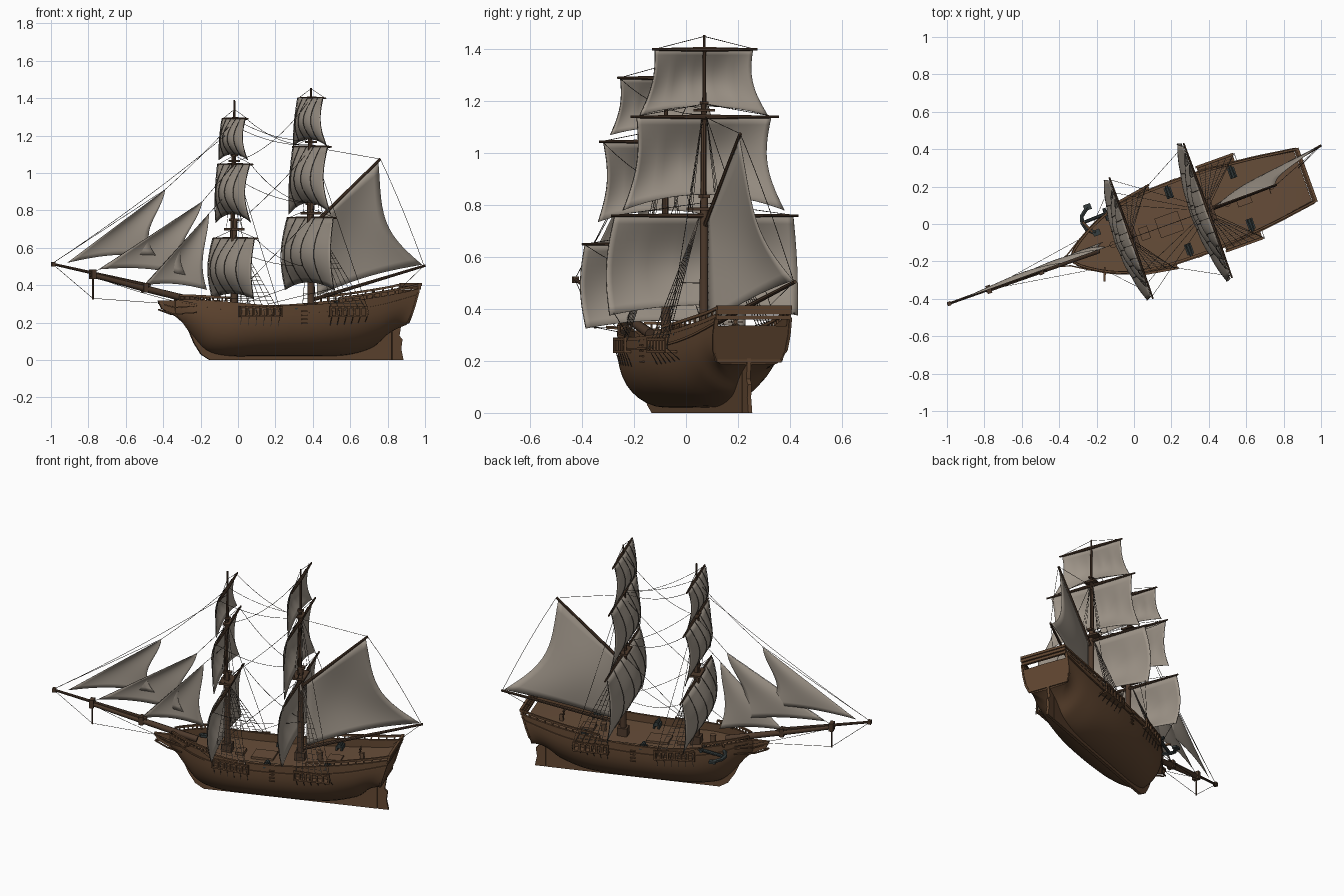
import bpy, bmesh, math
from mathutils import Vector as V, Matrix

if "Cube" in bpy.data.objects:
    bpy.data.objects.remove(bpy.data.objects["Cube"])

# Ship is built along local s (aft), t (side), z; then turned into place
SHIP = Matrix.Translation((0, -0.07, 0)) @ Matrix.Rotation(math.radians(19.8), 4, 'Z')

def mat(name, c):
    m = bpy.data.materials.new(name)
    m.diffuse_color = (*c, 1)
    m.use_nodes = True
    m.node_tree.nodes["Principled BSDF"].inputs["Base Color"].default_value = m.diffuse_color
    return m
HULL = mat("hull_brown", (.122, .063, .031))
DECK = mat("deck_brown", (.135, .075, .041))
SPAR = mat("spar_brown", (.075, .042, .025))
SAIL = mat("sail_canvas", (.345, .3, .25))
ROPE = mat("rope_dark", (.035, .028, .022))
NET = mat("shroud_grey", (.17, .14, .115))
IRON = mat("iron_grey", (.035, .045, .045))

def finish(name, bm, *mats, thick=0):
    if not thick:
        bmesh.ops.recalc_face_normals(bm, faces=bm.faces[:])
    me = bpy.data.meshes.new(name)
    bm.to_mesh(me)
    bm.free()
    me.transform(SHIP)
    for m in mats:
        me.materials.append(m)
    for p in me.polygons:
        p.use_smooth = True
    me.set_sharp_from_angle(angle=math.radians(38))
    ob = bpy.data.objects.new(name, me)
    bpy.context.collection.objects.link(ob)
    if thick:
        md = ob.modifiers.new("thickness", 'SOLIDIFY')
        md.thickness = thick

def tube(bm, pts, r, r2=None, n=8):
    pts = [V(p) for p in pts]
    r2 = r if r2 is None else r2
    rings = []
    for i, p in enumerate(pts):
        d = (pts[min(i+1, len(pts)-1)] - pts[max(i-1, 0)]).normalized()
        a = d.cross(V((0, 0, 1)) if abs(d.z) < .9 else V((0, 1, 0))).normalized()
        b = d.cross(a)
        q = r + (r2 - r) * i / (len(pts) - 1)
        k = 2 * math.pi / n
        rings.append([bm.verts.new(p + (a*math.cos(k*(j+.5)) + b*math.sin(k*(j+.5)))*q) for j in range(n)])
    for A, B in zip(rings, rings[1:]):
        for j in range(n):
            bm.faces.new((A[j], A[(j+1) % n], B[(j+1) % n], B[j]))
    bm.faces.new(rings[0])
    bm.faces.new(rings[-1])

def box(bm, c, size, shear=0):
    r = bmesh.ops.create_cube(bm, size=1, matrix=Matrix.Translation(c) @ Matrix.Diagonal((*size, 1)))
    for v in r["verts"]:
        v.co.y += shear * (v.co.x - c[0])

def plate(bm, outline, w):
    A, B = [[bm.verts.new((s, t, z)) for s, z in outline] for t in (-w, w)]
    bm.faces.new(A)
    bm.faces.new(B[::-1])
    for i in range(len(A)):
        j = (i+1) % len(A)
        bm.faces.new((A[i], A[j], B[j], B[i]))

def sheet(bm, f, nu, nv):
    g = [[bm.verts.new(f(i/nu, j/nv)) for j in range(nv+1)] for i in range(nu+1)]
    for i in range(nu):
        for j in range(nv):
            bm.faces.new((g[i][j], g[i+1][j], g[i+1][j+1], g[i][j+1]))

ropes, net = bmesh.new(), bmesh.new()
def rope(a, b, sag=0, r=.0015, bm=ropes):
    a, b = V(a), V(b)
    n = 8 if sag else 1
    tube(bm, [a.lerp(b, i/n) - V((0, 0, sag*4*(i/n)*(1-i/n))) for i in range(n+1)], r, n=3)

# Hull stations: s, half beam, rail height, bottom height, fullness exponent
ROWS = [(-.36, .012, .318, .235, .8), (-.32, .052, .318, .205, .75), (-.26, .095, .315, .13, .72),
        (-.18, .14, .31, .05, .65), (-.06, .185, .3, .022, .58), (.1, .208, .287, .02, .55),
        (.27, .215, .287, .02, .55), (.45, .213, .297, .02, .57), (.62, .2, .315, .027, .65),
        (.76, .185, .335, .065, .74), (.87, .168, .355, .135, .5), (.95, .155, .375, .185, .11)]
def station(s):
    i = max(k for k in range(len(ROWS)-1) if ROWS[k][0] <= s or k == 0)
    slope = lambda k, c: (ROWS[min(k+1, 11)][c]-ROWS[max(k-1, 0)][c]) / (ROWS[min(k+1, 11)][0]-ROWS[max(k-1, 0)][0])
    h = ROWS[i+1][0] - ROWS[i][0]
    x = (s - ROWS[i][0]) / h
    return [ROWS[i][c]*(2*x**3-3*x*x+1) + ROWS[i+1][c]*(3*x*x-2*x**3)
            + h*slope(i, c)*(x**3-2*x*x+x) + h*slope(i+1, c)*(x**3-x*x) for c in range(1, 5)]
def rake(s, t, z):
    w = min(max((s-.75)/.2, 0), 1)
    return V((s + w*w*(3-2*w)*.3*(z-.3), t, z))
def side(s, u, k=1, out=0, up=0):
    b, zt, zb, e = station(s)
    return rake(s, k*(b*(1-(1-u)**3)**e*(1-.04*max(u-.6, 0)) + out), zb+(zt-zb)*u + up)

# Hull shell with bulwarks and deck
bm = bmesh.new()
US = [0, .02, .06, .12, .2, .3, .42, .56, .7, .85, 1]
rings = []
for i in range(53):
    s = -.36 + 1.31*i/52
    half = [side(s, u) for u in US]
    top = half[-1]
    inn = max(top.y-.012, .002)
    half += [rake(s, inn, top.z), rake(s, inn, top.z-.04), rake(s, 0, top.z-.038)]
    rings.append([bm.verts.new(p) for p in half + [V((p.x, -p.y, p.z)) for p in half[-2:0:-1]]])
n = len(rings[0])
for A, B in zip(rings, rings[1:]):
    for j in range(n):
        f = bm.faces.new((A[j], A[(j+1) % n], B[(j+1) % n], B[j]))
        f.material_index = int(j in (len(US)+1, len(US)+2))
bm.faces.new(rings[0])
bm.faces.new(rings[-1])
finish("hull", bm, HULL, DECK)

# Keel, stem and rudder
bm = bmesh.new()
plate(bm, [(-.455, .318), (-.435, .275), (-.35, .232), (-.29, .18), (-.25, .09), (-.21, .03), (-.16, 0), (.87, 0),
           (.87, .2), (.8, .15), (.6, .06), (-.1, .06), (-.2, .15), (-.3, .3), (-.36, .318)], .009)
finish("keel_and_stem", bm, HULL)
bm = bmesh.new()
plate(bm, [(.874, 0), (.938, 0), (.925, .06), (.932, .11), (.915, .13), (.927, .2), (.9, .26), (.874, .2)], .008)
finish("rudder", bm, HULL)

# Rails, wales, stern and bow railings, transom frame, head rails
bm = bmesh.new()
def run(s0, s1, u, k, n=30):
    return [(s0+(s1-s0)*i/n, u, k) for i in range(n+1)]
for k in (1, -1):
    tube(bm, [side(*a, out=-.005) for a in run(-.35, .95, 1, k, 40)], .010, n=4)
    tube(bm, [side(*a, out=.002) for a in run(-.34, .95, .85, k, 40)], .006, n=4)
    for s0, s1, h in ((.5, .95, .03), (-.34, -.1, .028)):
        tube(bm, [side(*a, out=-.005, up=h) for a in run(s0, s1, 1, k, 12)], .008, n=4)
        for a in run(s0, s1, 1, k, 11):
            tube(bm, [side(*a, out=-.005), side(*a, out=-.005, up=h)], .005, n=4)
    tube(bm, [side(.95, u, k) for u in (.08, .3, .6, .95)], .007, n=4)
    for dz in (0, -.035):
        tube(bm, [(-.45, k*.006, .305+dz), (-.37, k*.03, .28+dz), (-.27, k*.092, .29+dz)], .005, n=4)
    tube(bm, [(-.2, k*.1, .325), (-.23, k*.17, .33)], .008, n=4)
    for i in range(4):
        box(bm, side(.3, .9-.08*i, k), (.03, .016, .006))
    # channels that spread the shrouds, with deadeyes
    for s0, s1, t, sh in ((-.06, .165, .222, .17), (.44, .645, .245, .0)):
        c = (s0+s1)/2
        for z, q in ((.235, .05), (.283, .014)):
            box(bm, (c, k*(t-q/2), z), (s1-s0, q, .009), k*sh)
        for i in range(7):
            s = s0+(s1-s0)*i/6
            box(bm, (s, k*(t-.006+sh*(s-c)), .26), (.01, .01, .06))
for up, u, r in ((0, .08, .008), (-.008, 1, .011), (.012, 1, .012), (.03, 1, .011)):
    tube(bm, [side(.95, u, 1, up=up), side(.95, u, -1, up=up)], r, n=4)
finish("rails_and_channels", bm, HULL)

# Deck fittings: hatches, capstan, companionway, wheel post
bm = bmesh.new()
for s, L, W, z in ((.2, .13, .11, .25), (.06, .05, .07, .258), (.62, .08, .08, .28)):
    box(bm, (s, 0, z), (L, W, .022))
for s, z in ((-.12, .27), (.53, .265)):
    tube(bm, [(s, 0, z), (s, 0, z+.05)], .014, .018, n=10)
box(bm, (.78, 0, .315), (.02, .02, .05))
for i in range(4):
    a = math.pi*i/4
    d = V((0, math.cos(a), math.sin(a)))*.03
    tube(bm, [V((.768, 0, .35))-d, V((.768, 0, .35))+d], .003, n=4)
finish("deck_fittings", bm, DECK)

# Cannons on carriages, and the bow anchor
bm, carr = bmesh.new(), bmesh.new()
for s in (.255, .61):
    for k in (1, -1):
        b, zt = station(s)[:2]
        tube(bm, [(s, k*(b-.085), zt-.008), (s, k*(b-.003), zt-.008)], .013, .009)
        for ds in (-.014, .014):
            box(carr, (s+ds, k*(b-.055), zt-.024), (.01, .06, .024))
tube(bm, [(-.08, .17, .3), (-.22, .165, .27)], .01)
tube(bm, [(-.1, .13, .3), (-.1, .2, .3)], .01)
tube(bm, [(-.185, .09, .29), (-.225, .125, .275), (-.235, .165, .27), (-.225, .2, .265), (-.18, .235, .26)], .012, n=6)
for y, z in ((.09, .29), (.235, .26)):
    box(bm, (-.18, y, z), (.04, .032, .014))
finish("cannons_and_anchor", bm, IRON)
finish("cannon_carriages", carr, IRON)

# Masts: s, platform height, crosstree height, top, yards (z, half length)
MASTS = {"main": (.4145, .785, 1.165, 1.455, ((.76, .383), (1.14, .303), (1.40, .215))),
         "fore": (-.021, .70, 1.065, 1.39, ((.65, .345), (1.045, .275), (1.29, .2)))}
# Square sails: top half width, bottom half width, bottom edge, depth, arch
SAILS = {"main": ((.365, .385, .375, .085, .04), (.275, .33, .78, .075, .06), (.2, .262, 1.145, .055, .035)),
         "fore": ((.33, .325, .325, .08, .03), (.255, .275, .735, .07, .045), (.185, .225, 1.07, .05, .03))}
for name, (s, zp, zc, zt, yards) in MASTS.items():
    bm = bmesh.new()
    tube(bm, [(s, 0, .2), (s, 0, zp+.05)], .02, .015, n=12)
    tube(bm, [(s-.01, 0, zp-.05), (s-.005, 0, zc+.03)], .013, .01)
    tube(bm, [(s, 0, zc-.05), (s, 0, zt)], .009, .005)
    box(bm, (s, 0, zp), (.075, .12, .012))
    box(bm, (s, 0, zp+.05), (.05, .03, .014))
    box(bm, (s, 0, zc), (.04, .075, .01))
    box(bm, (s, 0, zc+.03), (.035, .022, .01))
    box(bm, (s, 0, .28), (.06, .06, .05))
    ys = s + .005
    for z, h in yards:
        for k in (1, -1):
            tube(bm, [(ys, 0, z), (ys, k*h, z)], .010, .005)
            rope((ys, k*h*.97, z), (s, 0, min(z+.05, zt)))
    finish(name + "_mast_and_yards", bm, SPAR)
    for label, (z, h), (wt, wb, zb, dep, arch) in zip(("course", "topsail", "topgallant"), yards, SAILS[name]):
        def sq(u, v):
            q = 2*u-1
            w = wt + (wb-wt)*v - (.13 if label != "course" else -.04)*wt*math.sin(math.pi*v)
            belly = dep*math.sin(math.pi*.96*v)*(.3+.7*(1-q*q)) + .003*math.sin(math.pi*v)*abs(math.sin(math.pi*5*u))
            return V((ys-.008-belly, q*w, z+(zb-z)*v + arch*(1-q*q)*v*v))
        bm = bmesh.new()
        sheet(bm, sq, 30, 12)
        finish(f"{name}_{label}_sail", bm, SAIL, thick=.002)
        for c in range(0, 6):
            tube(ropes, [sq(c/5, i/10)-V((.002, 0, 0)) for i in range(11)], .0017, n=3)
    # shrouds, ratlines and backstays
    s0, t0, sh = (-.06, .199, .17) if name == "fore" else (.44, .242, 0)
    for k in (1, -1):
        feet = [V((s0+.205*i/5+.01, k*(t0+sh*.205*i/5), .25)) for i in range(6)]
        head = V((s, k*.02, zp-.03))
        for f in feet:
            rope(f, head, r=.0018, bm=net)
            rope(f, side(f.x, .6, k), r=.0018)
        for i in range(1, 17):
            rope(feet[0].lerp(head, i/19), feet[-1].lerp(head, i/19), r=.0012, bm=net)
        rope((s0+.215, k*.24, .26), (s, 0, zc))
        for i in (-1, 0, 1):
            rope((s+.025*i, k*.058, zp), (s, k*.01, zc-.03), r=.0012)

# Bowsprit, jib boom and striker
bm = bmesh.new()
tube(bm, [(-.2, 0, .305), (-.53, 0, .383), (-.84, 0, .458)], .02, .014, n=10)
tube(bm, [(-.5, 0, .397), (-1.06, 0, .515)], .011, .007)
for s, z in ((-.53, .387), (-.825, .458)):
    box(bm, (s, 0, z), (.025, .045, .05))
box(bm, (-1.05, 0, .513), (.02, .022, .024))
tube(bm, [(-.825, 0, .46), (-.825, 0, .325)], .005)
finish("bowsprit", bm, SPAR)

# Gaff and boom
bm = bmesh.new()
tube(bm, [(.43, 0, .725), (.81, .005, 1.075)], .01, .007)
tube(bm, [(.43, 0, .325), (1.107, .122, .505)], .011, .007)
finish("gaff_and_boom", bm, SPAR)

# Fore-and-aft sails: tack, throat, peak, clew, leech hollow, billow
FORE_AFT = {"spanker": ((.45, 0, .345), (.45, 0, .735), (.80, .005, 1.055), (1.09, .12, .51), .17, .035),
            "outer_jib": ((-.97, 0, .52), (-.414, 0, .91), (-.414, 0, .91), (-.46, .02, .56), .2, .018),
            "middle_jib": ((-.786, 0, .485), (-.202, 0, .845), (-.202, 0, .845), (-.29, .025, .455), .2, .02),
            "inner_jib": ((-.535, 0, .40), (-.165, 0, .78), (-.165, 0, .78), (-.165, .03, .375), .14, .02)}
for name, (a, b, c, d, hollow, bil) in FORE_AFT.items():
    a, b, c, d = map(V, (a, b, c, d))
    def fa(w, v):
        p = a.lerp(b, v).lerp(d.lerp(c, v), w*(1-hollow*math.sin(math.pi*v)))
        return p + V((0, bil*math.sin(math.pi*w)*math.sin(math.pi*(.15+.85*v)), .02*math.sin(math.pi*w)*(1-v)))
    bm = bmesh.new()
    sheet(bm, fa, 12, 14)
    bmesh.ops.remove_doubles(bm, verts=bm.verts[:], dist=1e-5)
    finish(name + "_sail", bm, SAIL, thick=.002)

# Standing and running rigging
F, M = -.021, .4145
for a, b, sag in (((-1.05, 0, .52), (-.414, 0, .912), 0), ((-.414, 0, .912), (F, 0, 1.28), .01),
                  ((-1.05, 0, .52), (F, 0, 1.24), .02), ((-.83, 0, .46), (-.202, 0, .848), 0),
                  ((-.202, 0, .848), (F, 0, 1.05), 0), ((-.54, 0, .39), (-.165, 0, .783), 0),
                  ((-.165, 0, .783), (F, 0, .93), 0), ((-1.05, 0, .51), (-.825, 0, .33), 0),
                  ((-.825, 0, .33), (-.38, 0, .30), 0), ((M, 0, .76), (F, 0, .34), 0),
                  ((M, 0, 1.13), (F, 0, .72), .02), ((M, 0, 1.40), (F, 0, 1.06), .06),
                  ((F, 0, 1.29), (M, 0, 1.17), .03), ((.81, .005, 1.075), (M, 0, 1.14), .0),
                  ((.81, .005, 1.075), (1.1, .12, .505), -.02), ((1.1, .12, .505), (.95, .05, .39), 0)):
    rope(a, b, sag)
for k in (1, -1):
    for a, b, sag in (((F, k*.26, 1.045), (M, 0, .84), .05), ((F, k*.19, 1.29), (M, 0, 1.15), .04),
                      ((F, k*.335, .65), (M, k*.02, .5), .04), ((M, k*.37, .385), (.1, k*.2, .3), 0),
                      ((F, k*.31, .33), (-.2, k*.12, .33), 0), ((-.83, 0, .45), (-.26, k*.09, .3), .01)):
        rope(a, b, sag)
finish("rigging", ropes, ROPE)
finish("shrouds", net, NET)
